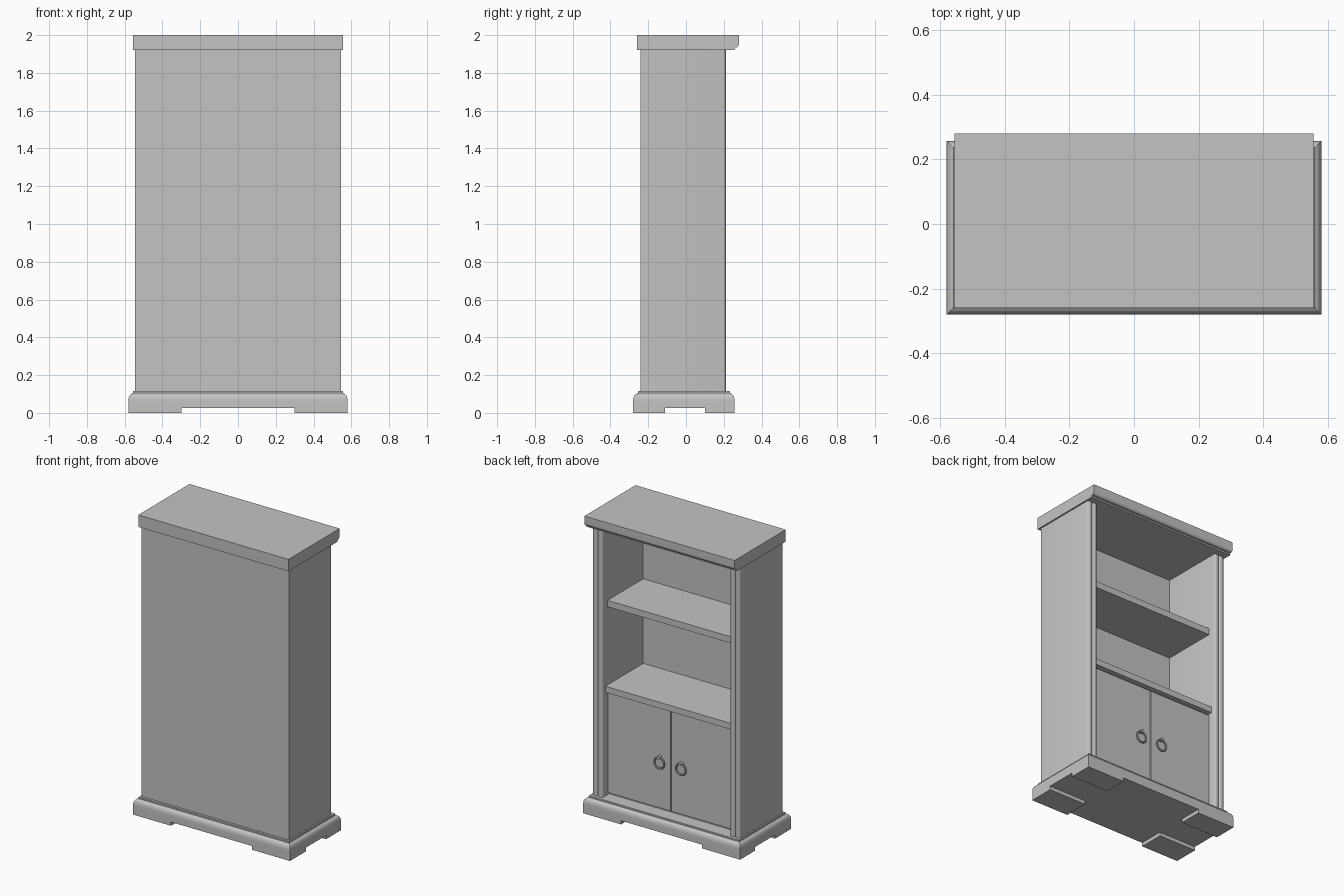
import bpy
import bmesh
import math
from mathutils import Vector

if "Cube" in bpy.data.objects:
    bpy.data.objects.remove(bpy.data.objects["Cube"])

grey = bpy.data.materials.new("plain grey")
grey.use_nodes = True
grey.diffuse_color = (0.55, 0.55, 0.55, 1)
grey.node_tree.nodes["Principled BSDF"].inputs["Base Color"].default_value = grey.diffuse_color


def finish(bm, name, smooth=False):
    bmesh.ops.recalc_face_normals(bm, faces=bm.faces)
    mesh = bpy.data.meshes.new(name)
    bm.to_mesh(mesh)
    bm.free()
    mesh.materials.append(grey)
    obj = bpy.data.objects.new(name, mesh)
    bpy.context.collection.objects.link(obj)
    if smooth:
        bpy.ops.object.select_all(action='DESELECT')
        obj.select_set(True)
        bpy.context.view_layer.objects.active = obj
        bpy.ops.object.shade_smooth_by_angle(angle=math.radians(35))
    return obj


def box(name, x, y, z):
    bm = bmesh.new()
    bmesh.ops.create_cube(bm, size=1)
    for v in bm.verts:
        v.co = [lo + (c + 0.5) * (hi - lo) for c, (lo, hi) in zip(v.co, (x, y, z))]
    return finish(bm, name)


def extrude(name, points, offset):
    bm = bmesh.new()
    face = bm.faces.new([bm.verts.new(p) for p in points])
    out = bmesh.ops.extrude_face_region(bm, geom=[face], use_keep_orig=True)
    for v in out["geom"]:
        if isinstance(v, bmesh.types.BMVert):
            v.co += Vector(offset)
    return finish(bm, name, True)


def arc(cx, cy, rx, ry, start, end, steps=8):
    angles = [math.radians(start + (end - start) * i / steps) for i in range(steps + 1)]
    return [(cx + rx * math.cos(a), cy + ry * math.sin(a)) for a in angles]


# Plinth with a rounded moulding on all four sides
def plinth():
    profile = [(0, 0.025)] + arc(-0.018, 0.065, 0.018, 0.035, 0, 80) + [(-0.021, 0.105), (-0.025, 0.105), (-0.025, 0.115)]
    bm = bmesh.new()
    rings = []
    for d, z in profile:
        x, front, back = 0.58 + d, -0.28 - d, 0.257 + d
        rings.append([bm.verts.new(p) for p in
                      ((-x, front, z), (x, front, z), (x, back, z), (-x, back, z))])
    for a, b in zip(rings, rings[1:]):
        for i in range(4):
            j = (i + 1) % 4
            bm.faces.new((a[i], a[j], b[j], b[i]))
    bm.faces.new(rings[0])
    bm.faces.new(rings[-1])
    finish(bm, "plinth", True)


plinth()

# Corner feet
for side, sx in (("right", -1), ("left", 1)):
    for end, y in (("front", (-0.28, -0.11)), ("back", (0.1, 0.257))):
        box(f"{side}_{end}_foot", sorted((sx * 0.3, sx * 0.58)), y, (0, 0.025))

# Carcass: solid panel, and side walls edged with two beads
box("rear_panel", (-0.47, 0.47), (-0.24, -0.22), (0.115, 1.92))
for side, sx in (("right", -1), ("left", 1)):
    beads = arc(0.52625, 0.2, 0.01875, 0.012, 0, 180) + arc(0.48875, 0.2, 0.01875, 0.012, 0, 180)[1:]
    outline = [(0.47, -0.24), (0.545, -0.24)] + beads
    extrude(f"{side}_wall", [(sx * x, y, 0.115) for x, y in outline], (0, 0, 1.805))

# Top with a moulded lip over the opening
lip = [(0.257, 1.92), (0.257, 1.93), (0.262, 1.93)] + arc(0.262, 1.955, 0.018, 0.022, -90, 0) + [(0.28, 2.0)]
extrude("top_board", [(-0.555, y, z) for y, z in [(-0.26, 2.0), (-0.26, 1.92)] + lip], (1.11, 0, 0))

# Shelves
box("upper_shelf", (-0.47, 0.47), (-0.22, 0.157), (1.37, 1.413))
box("middle_shelf", (-0.47, 0.47), (-0.22, 0.18), (0.807, 0.848))

# Doors with ring pulls
box("door_backing", (-0.47, 0.47), (0.1, 0.14), (0.115, 0.807))
for side, sx in (("right", -1), ("left", 1)):
    box(f"{side}_door", sorted((sx * 0.003, sx * 0.467)), (0.14, 0.157), (0.13, 0.797))
    bpy.ops.mesh.primitive_torus_add(major_radius=0.036, minor_radius=0.006,
                                     major_segments=24, minor_segments=8,
                                     location=(sx * 0.08, 0.169, 0.435),
                                     rotation=(math.pi / 2, 0, 0))
    ring = bpy.context.object
    ring.name = f"{side}_pull_ring"
    ring.data.materials.append(grey)
    bpy.ops.object.shade_smooth_by_angle()
    bpy.ops.mesh.primitive_cylinder_add(vertices=12, radius=0.011, depth=0.024,
                                        location=(sx * 0.08, 0.169, 0.474),
                                        rotation=(math.pi / 2, 0, 0))
    stud = bpy.context.object
    stud.name = f"{side}_pull_stud"
    stud.data.materials.append(grey)
    bpy.ops.object.shade_smooth_by_angle()
